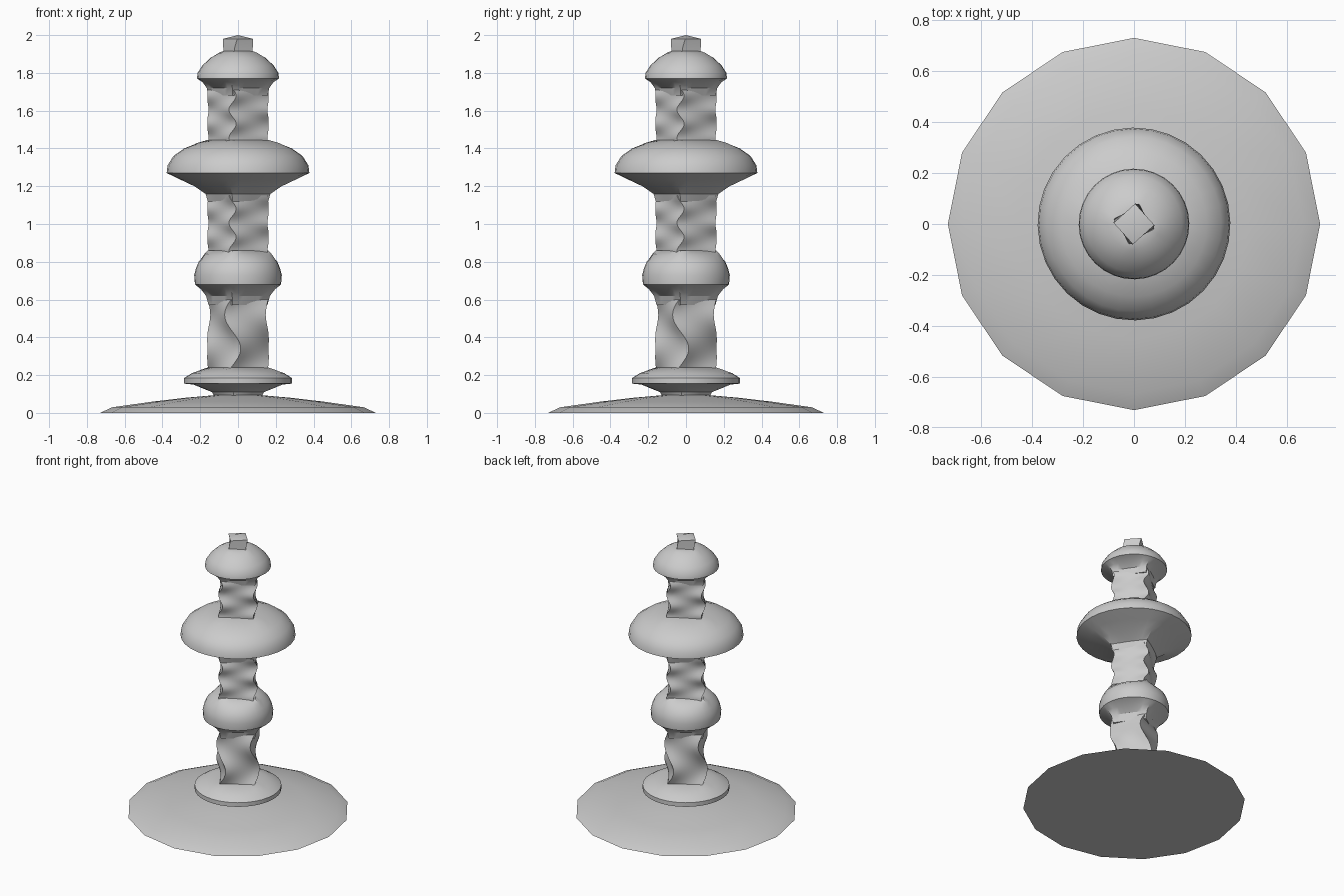
import bpy, bmesh
from math import sin, cos, pi, radians

cube = bpy.data.objects.get("Cube")
if cube:
    bpy.data.objects.remove(cube)

stone = bpy.data.materials.new("plain grey")
stone.use_nodes = True
GREY = (0.6, 0.6, 0.6, 1)
stone.diffuse_color = GREY
stone.node_tree.nodes["Principled BSDF"].inputs["Base Color"].default_value = GREY


def ring(r, square, turn, n):
    """Cross-section between a circle (0) and a square of equal corner radius (1)."""
    points = []
    for i in range(n):
        a = 2 * pi * i / n
        side = (a + pi / 4) % (pi / 2) - pi / 4
        flat = cos(pi / 4) / cos(pi / 4 - abs(side))
        rad = r * (1 - square + square * flat)
        points.append((rad * cos(a + turn), rad * sin(a + turn)))
    return points


def loft(name, sections, n, tip=None):
    """Skin a stack of (z, radius, squareness, turn) sections."""
    bm = bmesh.new()
    rows = [[bm.verts.new((x, y, z)) for x, y in ring(r, s, t, n)]
            for z, r, s, t in sections]
    for low, high in zip(rows, rows[1:]):
        for i in range(n):
            j = (i + 1) % n
            bm.faces.new((low[i], low[j], high[j], high[i]))
    bm.faces.new(rows[0][::-1])
    if tip:
        apex = bm.verts.new((0, 0, tip))
        for i in range(n):
            bm.faces.new((rows[-1][i], rows[-1][(i + 1) % n], apex))
    else:
        bm.faces.new(rows[-1])
    mesh = bpy.data.meshes.new(name)
    bm.to_mesh(mesh)
    bm.free()
    mesh.materials.append(stone)
    obj = bpy.data.objects.new(name, mesh)
    bpy.context.collection.objects.link(obj)
    bpy.ops.object.select_all(action="DESELECT")
    obj.select_set(True)
    bpy.context.view_layer.objects.active = obj
    bpy.ops.object.shade_smooth_by_angle(angle=radians(32))
    return obj


LEAN = -0.18  # resting turn of the square sections


def shaft(name, z0, z1, swing, start, period, steps):
    """Square shaft whose corners sway from side to side."""
    sections = []
    for k in range(steps + 1):
        z = z0 + (z1 - z0) * k / steps
        sections.append((z, 0.163, 1, LEAN + swing * sin(2 * pi * (z - start) / period)))
    loft(name, sections, 32)


def turned(name, profile, n=32):
    loft(name, [(z, r, s, LEAN) for z, r, s in profile], n)


# Shallow domed foot
loft("foot", [(0, 0.73, 0, 0), (0.03, 0.665, 0, 0), (0.06, 0.45, 0, 0),
              (0.08, 0.28, 0, 0), (0.095, 0.11, 0, 0)], 16)

# Low collar on the foot
turned("foot_collar", [(0.08, 0.125, 0.5), (0.11, 0.14, 0.4), (0.15, 0.24, 0.1),
                       (0.155, 0.285, 0), (0.185, 0.285, 0), (0.21, 0.245, 0),
                       (0.228, 0.2, 0.2), (0.24, 0.163, 1)])

# Swaying shafts
shaft("lower_shaft", 0.235, 0.6, 0.27, 0.25, 0.36, 18)
shaft("middle_shaft", 0.85, 1.15, 0.12, 0.8925, 0.15, 20)
shaft("upper_shaft", 1.44, 1.71, 0.12, 1.4925, 0.15, 20)

# Bulb between lower and middle shafts
turned("bulb", [(0.57, 0.158, 1), (0.62, 0.172, 0.9), (0.655, 0.2, 0.5),
                (0.68, 0.228, 0), (0.73, 0.232, 0), (0.765, 0.223, 0),
                (0.8, 0.208, 0), (0.835, 0.186, 0.35), (0.86, 0.163, 1)])

# Wide disc between middle and upper shafts
turned("wide_disc", [(1.12, 0.162, 1), (1.16, 0.175, 0.9), (1.2, 0.235, 0.5),
                     (1.235, 0.31, 0.2), (1.27, 0.378, 0), (1.31, 0.373, 0),
                     (1.36, 0.342, 0), (1.4, 0.285, 0), (1.43, 0.217, 0.2),
                     (1.445, 0.163, 1)])

# Domed cap
turned("cap", [(1.68, 0.16, 1), (1.72, 0.168, 0.9), (1.75, 0.19, 0.5),
               (1.77, 0.217, 0), (1.8, 0.214, 0), (1.84, 0.188, 0),
               (1.88, 0.145, 0), (1.905, 0.105, 0.2), (1.915, 0.08, 0.8)])

# Square finial with pyramid tip
loft("finial", [(1.9, 0.08, 0, -0.3), (1.94, 0.08, 0, -0.2),
                (1.98, 0.08, 0, -0.05)], 4, tip=2.0)
